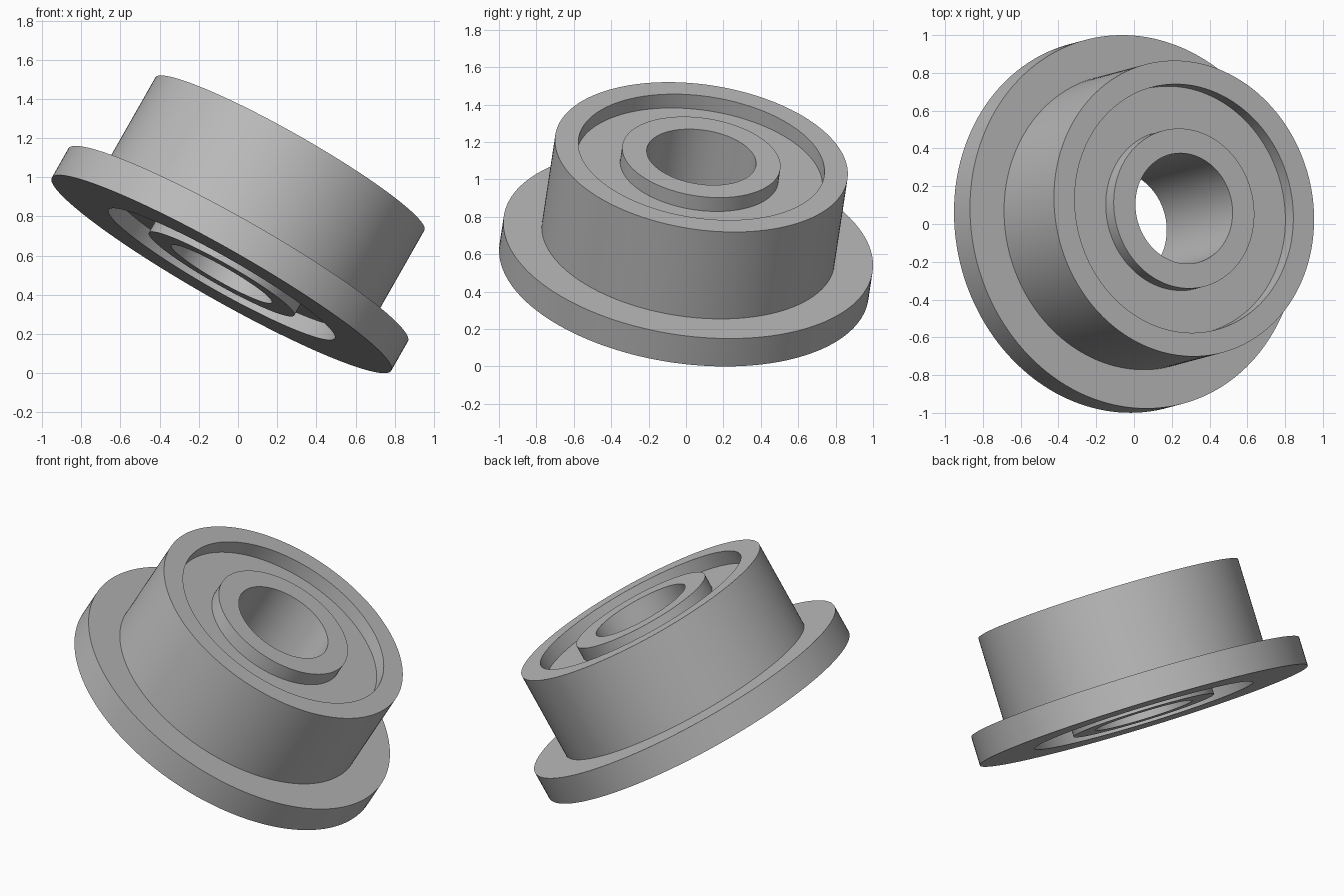
import bpy
import bmesh
import math
from mathutils import Matrix, Vector

if "Cube" in bpy.data.objects:
    bpy.data.objects.remove(bpy.data.objects["Cube"], do_unlink=True)

# Main dimensions, measured along and out from the bearing axis
FLANGE_R, BODY_R, RECESS_R = 0.997, 0.79, 0.664
HUB_R, BORE_R = 0.427, 0.295
HEIGHT, FLANGE_H, RECESS = 0.712, 0.173, 0.086
SEGMENTS = 160

# Tilted placement of the whole bearing
axis = Vector((0.49, 0.131, 0.862)).normalized()
base = Vector((-0.084, -0.011, FLANGE_R * math.sqrt(1 - axis.z ** 2)))
tilt = Vector((0, 0, 1)).rotation_difference(axis).to_matrix().to_4x4()
placement = Matrix.Translation(base) @ tilt

steel = bpy.data.materials.new("grey steel")
steel.use_nodes = True
colour = (0.5, 0.5, 0.5, 1)
steel.diffuse_color = colour
steel.node_tree.nodes["Principled BSDF"].inputs["Base Color"].default_value = colour


def lathe(name, profile):
    """Revolve a closed (radius, height) profile around the bearing axis."""
    bm = bmesh.new()
    loops = []
    for i in range(SEGMENTS):
        a = math.tau * i / SEGMENTS
        loops.append([bm.verts.new((r * math.cos(a), r * math.sin(a), z))
                      for r, z in profile])
    n = len(profile)
    for i, here in enumerate(loops):
        there = loops[(i + 1) % SEGMENTS]
        for j in range(n):
            k = (j + 1) % n
            bm.faces.new((here[j], there[j], there[k], here[k]))
    bmesh.ops.recalc_face_normals(bm, faces=bm.faces)
    mesh = bpy.data.meshes.new(name)
    bm.to_mesh(mesh)
    bm.free()
    mesh.materials.append(steel)
    obj = bpy.data.objects.new(name, mesh)
    bpy.context.collection.objects.link(obj)
    obj.matrix_world = placement
    bpy.ops.object.select_all(action="DESELECT")
    obj.select_set(True)
    bpy.context.view_layer.objects.active = obj
    bpy.ops.object.shade_smooth_by_angle(angle=math.radians(30))
    return obj


# Outer ring with its flange at the lower end
lathe("flanged_outer_ring", [
    (RECESS_R, 0), (FLANGE_R, 0), (FLANGE_R, FLANGE_H),
    (BODY_R, FLANGE_H), (BODY_R, HEIGHT), (RECESS_R, HEIGHT)])

# Inner ring around the open bore
lathe("inner_ring", [
    (BORE_R, 0), (HUB_R, 0), (HUB_R, HEIGHT), (BORE_R, HEIGHT)])

# Recessed shield filling the gap, let slightly into both rings
lathe("shield", [
    (HUB_R - 0.01, RECESS), (RECESS_R + 0.01, RECESS),
    (RECESS_R + 0.01, HEIGHT - RECESS), (HUB_R - 0.01, HEIGHT - RECESS)])
